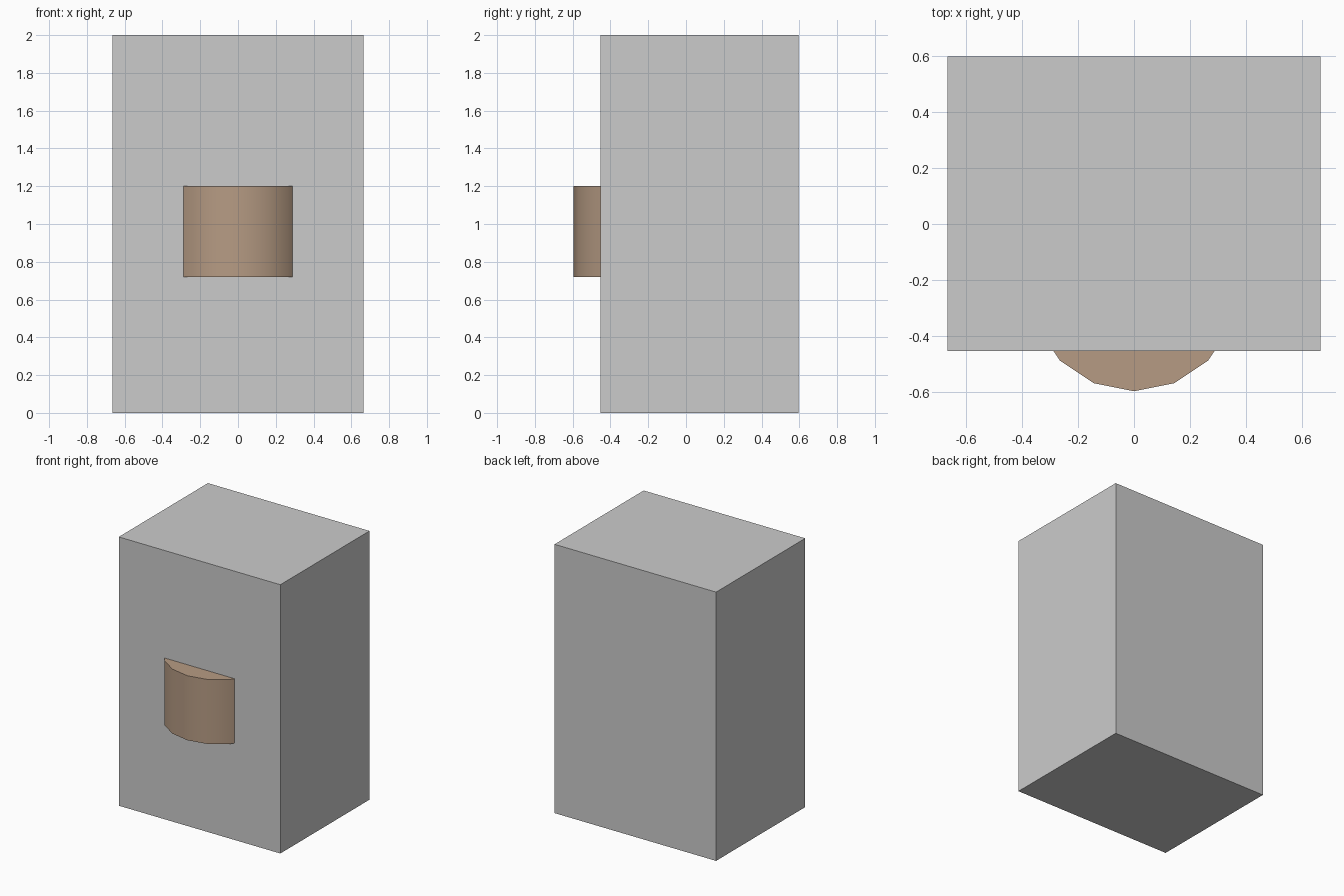
import bpy
import math

if "Cube" in bpy.data.objects:
    bpy.data.objects.remove(bpy.data.objects["Cube"])

# Main cabinet block
W, Y0, Y1, H = 1.33, -0.452, 0.596, 2.0
bpy.ops.mesh.primitive_cube_add(size=1, location=(0, (Y0 + Y1) / 2, H / 2))
block = bpy.context.object
block.name = "main_block"
block.scale = (W, Y1 - Y0, H)
bpy.ops.object.transform_apply(location=False, rotation=False, scale=True)

# Sixteen-sided drum, sunk into the block so only its front bulges out
R, Z0, Z1 = 0.374, 0.72, 1.20
bpy.ops.mesh.primitive_cylinder_add(
    vertices=16, radius=R, depth=Z1 - Z0,
    location=(0, -0.596 + R, (Z0 + Z1) / 2))
drum = bpy.context.object
drum.name = "front_drum"
bpy.ops.object.shade_smooth_by_angle(angle=math.radians(30))

# Brown finish on the drum
brown = bpy.data.materials.new("brown")
brown.diffuse_color = (0.47, 0.33, 0.23, 1)
brown.use_nodes = True
brown.node_tree.nodes["Principled BSDF"].inputs["Base Color"].default_value = brown.diffuse_color
drum.data.materials.append(brown)
